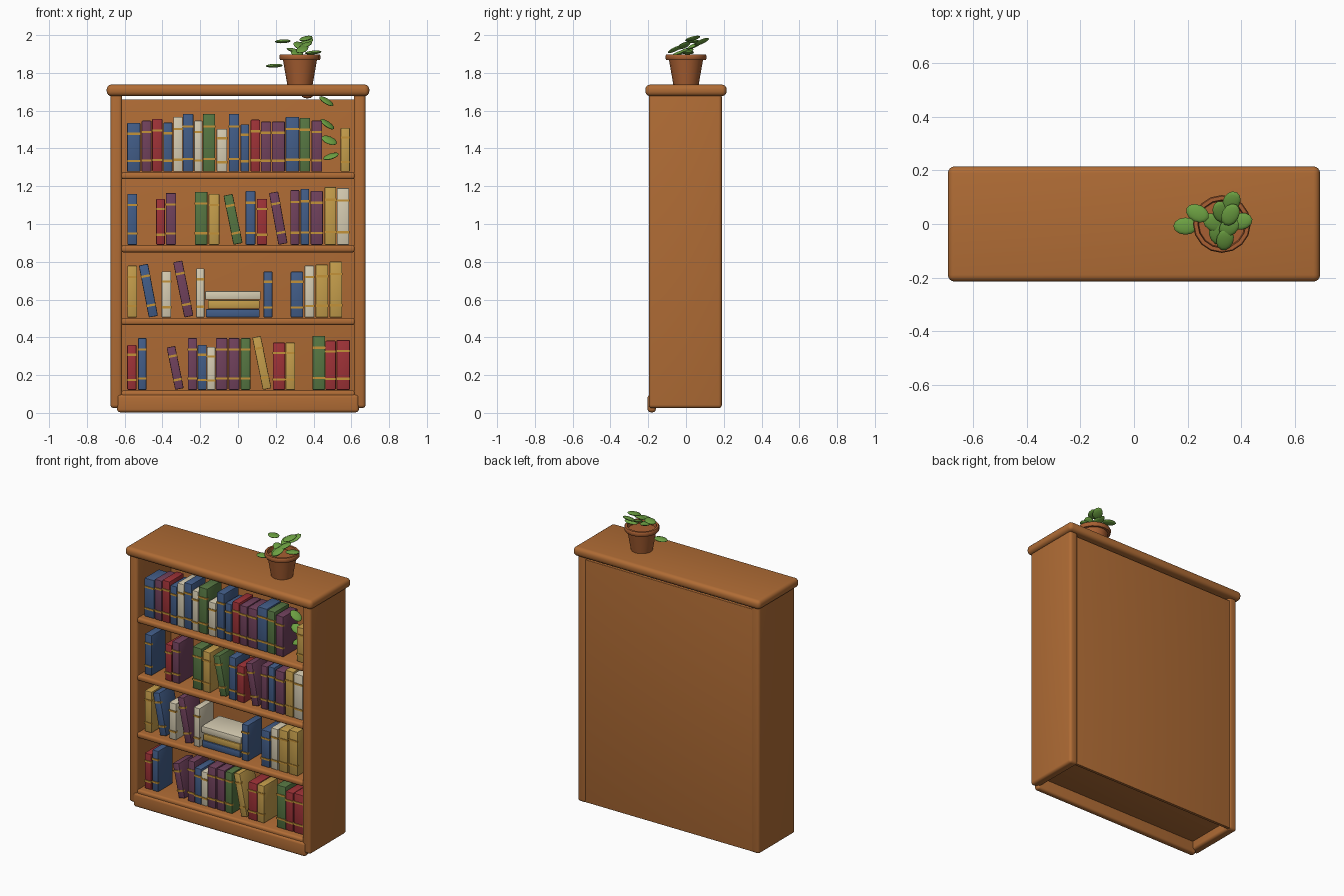
import bpy, bmesh, math
from mathutils import Matrix, Vector

if "Cube" in bpy.data.objects:
    bpy.data.objects.remove(bpy.data.objects["Cube"])


def material(name, rgb):
    m = bpy.data.materials.new(name)
    lin = [((c / 255 + 0.055) / 1.055) ** 2.4 for c in rgb]
    m.diffuse_color = (*lin, 1)
    m.use_nodes = True
    m.node_tree.nodes["Principled BSDF"].inputs["Base Color"].default_value = m.diffuse_color
    return m


MAT = {
    "wood": material("warm wood", (176, 108, 53)),
    "pot": material("terracotta", (168, 95, 50)),
    "leaf": material("leaf green", (108, 160, 66)),
    "B": material("book blue", (66, 93, 136)),
    "P": material("book purple", (112, 65, 92)),
    "R": material("book red", (158, 50, 55)),
    "G": material("book green", (86, 118, 66)),
    "C": material("book cream", (214, 204, 178)),
    "Y": material("book ochre", (196, 157, 75)),
    "gold": material("gold band", (196, 146, 56)),
}


def finish(name, bm, mats, angle=35):
    bmesh.ops.recalc_face_normals(bm, faces=bm.faces[:])
    me = bpy.data.meshes.new(name)
    bm.to_mesh(me)
    bm.free()
    for m in mats:
        me.materials.append(MAT[m])
    for p in me.polygons:
        p.use_smooth = True
    me.set_sharp_from_angle(angle=math.radians(angle))
    ob = bpy.data.objects.new(name, me)
    bpy.context.collection.objects.link(ob)
    return ob


def add_box(bm, lo, hi, bevel=0.0, seg=3, index=0):
    tmp = bmesh.new()
    lo, hi = Vector(lo), Vector(hi)
    mat = Matrix.Translation((lo + hi) / 2) @ Matrix.Diagonal((*(hi - lo), 1))
    bmesh.ops.create_cube(tmp, size=1, matrix=mat)
    if bevel:
        bmesh.ops.bevel(tmp, geom=tmp.edges[:], offset=bevel, segments=seg,
                        profile=0.5, affect='EDGES', clamp_overlap=True)
    for f in tmp.faces:
        f.material_index = index
    me = bpy.data.meshes.new("part")
    tmp.to_mesh(me)
    tmp.free()
    bm.from_mesh(me)
    bpy.data.meshes.remove(me)


def box(name, lo, hi, bevel, mat="wood", seg=4):
    bm = bmesh.new()
    add_box(bm, lo, hi, bevel, seg)
    return finish(name, bm, [mat])


# --- case ---
box("top_board", (-0.695, -0.215, 1.677), (0.695, 0.215, 1.738), 0.025)
for side, s in (("left", -1), ("right", 1)):
    xs = sorted((s * 0.613, s * 0.675))
    box(side + "_side", (xs[0], -0.197, 0.025), (xs[1], 0.19, 1.69), 0.018)
box("back_panel", (-0.63, 0.165, 0.03), (0.63, 0.185, 1.66), 0.003)
box("kick_board", (-0.64, -0.203, 0.003), (0.64, -0.16, 0.097), 0.016)
SHELF_TOPS = (1.274, 0.887, 0.502, 0.119)
for i, z in enumerate(SHELF_TOPS):
    box("shelf_%d" % (i + 1), (-0.62, -0.193, z - 0.037), (0.62, 0.17, z), 0.014)

# --- books: colour, base centre x, width, height (all cm), optional lean ---
ROW1 = [("B", -55.2, 7.2, 25.8), ("P", -48.4, 5.3, 27), ("R", -42.7, 5.5, 28),
        ("B", -37.1, 4.9, 26), ("C", -31.8, 5, 29), ("B", -26.4, 5.6, 30.6),
        ("C", -21, 4.5, 27), ("G", -15.3, 6.6, 30.6), ("C", -8.5, 5.6, 22.7),
        ("B", -2.1, 5.6, 30.6), ("B", 3.6, 4.6, 25), ("R", 9.2, 5.1, 27.5),
        ("P", 14.8, 5.5, 26.5), ("P", 21.4, 7, 26.5), ("B", 28.8, 7.2, 29),
        ("G", 35.4, 5.7, 28.5), ("P", 41.7, 5.7, 27), ("Y", 56.8, 5, 23.2)]
ROW2 = [("B", -56, 5.3, 27), ("R", -41, 4.7, 24.3), ("P", -35.5, 5.5, 27.4),
        ("G", -19.5, 6.8, 28), ("Y", -12.7, 5.7, 27), ("G", 0, 5, 26.5, -0.2),
        ("B", 6.6, 5.3, 28.5), ("R", 12.7, 5.6, 24.3), ("P", 23.8, 5, 27.8, -0.18),
        ("P", 30.1, 4.8, 29), ("B", 35.4, 4.7, 29.6), ("P", 41.7, 6.6, 28.6),
        ("Y", 48.9, 6.2, 30.6), ("C", 55.6, 6.6, 30)]
ROW3 = [("Y", -56, 5.2, 27.5), ("B", -44.8, 5, 28, -0.19), ("C", -37.9, 5.2, 24.4),
        ("P", -26, 5, 29.8, -0.2), ("C", -20, 4.5, 26), ("B", 15.9, 4.8, 24.3),
        ("B", 31.2, 6.7, 24.3), ("C", 37.8, 5.2, 27.5), ("Y", 44.4, 6.8, 28),
        ("Y", 51.8, 6.8, 29.6)]
ROW4 = [("R", -56.2, 5, 23.8), ("B", -50.7, 4.6, 27.4), ("P", -31, 4.7, 22.8, -0.2),
        ("P", -24.1, 5.1, 27.4), ("B", -19, 4.8, 23.8), ("C", -14.2, 4.6, 22.7),
        ("P", -8.7, 6.2, 27.4), ("P", -2.1, 5.8, 27.4), ("G", 4, 5.2, 27.4),
        ("Y", 15.4, 4.7, 28.2, -0.2), ("R", 21.7, 6.6, 25), ("Y", 27.7, 5.1, 25),
        ("G", 42.8, 6.8, 28.6), ("R", 49, 5.6, 26), ("R", 55.7, 7.2, 26.4)]
SPINE, FORE = -0.155, -0.002


def book(name, z, color, x, w, h, lean=0.0):
    x, w, h = x / 100, w / 100 - 0.001, h / 100
    bm = bmesh.new()
    add_box(bm, (-w / 2, SPINE, 0), (w / 2, FORE, h), 0.005, 2)
    for f in (0.22, 0.78):  # gold bands around the spine
        add_box(bm, (-w / 2 - 0.001, SPINE - 0.004, f * h - 0.006),
                (w / 2 + 0.001, SPINE + 0.014, f * h + 0.006), 0, 1, 1)
    ob = finish(name, bm, [color, "gold"])
    ob.rotation_euler = (0, lean, 0)
    ob.location = (x, 0, z + 0.003 + abs(math.sin(lean)) * w / 2)


for r, (row, z) in enumerate(zip((ROW1, ROW2, ROW3, ROW4), SHELF_TOPS)):
    for i, b in enumerate(row):
        book("book_%d_%d" % (r + 1, i + 1), z, *b)

# books lying in a stack
for i, (c, x0, x1) in enumerate((("B", -0.17, 0.115), ("Y", -0.16, 0.115),
                                 ("C", -0.175, 0.12))):
    z = 0.505 + i * 0.047
    box("stacked_book_%d" % (i + 1), (x0, -0.14, z), (x1, 0.05, z + 0.045),
        0.006, c, 2)

# --- flower pot: lathed profile (radius, height), soil closing the inside ---
PX = 0.328
profile = [(0, 1.737), (0.067, 1.737), (0.09, 1.868), (0.104, 1.868), (0.108, 1.874),
           (0.108, 1.892), (0.104, 1.898), (0.09, 1.898), (0.086, 1.872), (0, 1.875)]
bm = bmesh.new()
vs = [bm.verts.new((r, 0, z)) for r, z in profile]
es = [bm.edges.new(p) for p in zip(vs, vs[1:])]
bmesh.ops.spin(bm, geom=vs + es, cent=(0, 0, 0), axis=(0, 0, 1),
               angle=2 * math.pi, steps=16)
bmesh.ops.remove_doubles(bm, verts=bm.verts[:], dist=0.0005)
finish("flower_pot", bm, ["pot"]).location = (PX, 0, 0)


# --- leaves: x, y, z, yaw, pitch, roll in degrees ---
def leaf(name, x, y, z, yaw, pitch, roll=0, size=(0.045, 0.032, 0.010), mat="leaf"):
    bm = bmesh.new()
    bmesh.ops.create_uvsphere(bm, u_segments=12, v_segments=8, radius=1)
    bmesh.ops.scale(bm, vec=size, verts=bm.verts[:])
    ob = finish(name, bm, [mat], 60)
    ob.rotation_euler = [math.radians(a) for a in (roll, -pitch, yaw)]
    ob.location = (x, y, z)


CROWN = [(0.237, 0.04, 1.967, -25, 3), (0.192, -0.008, 1.838, 0, 2),
         (0.364, 0.083, 1.965, 60, 25), (0.398, 0.01, 1.908, 10, 5),
         (0.326, 0.045, 1.945, 110, 25), (0.340, -0.058, 1.925, 70, 25),
         (0.298, 0.005, 1.918, 150, 15), (0.355, -0.012, 1.945, 40, 25),
         (0.312, -0.035, 1.905, 100, 20), (0.360, 0.035, 1.982, 60, 15)]
for i, p in enumerate(CROWN):
    leaf("crown_leaf_%d" % (i + 1), *p)
VINE = [(0.468, -0.06, 1.650, 0, -32, 25), (0.473, -0.06, 1.528, 0, -35, 25),
        (0.483, -0.06, 1.443, 0, -22, 40), (0.492, -0.06, 1.358, 0, 18, 25)]
for i, p in enumerate(VINE):
    leaf("trailing_leaf_%d" % (i + 1), *p, size=(0.044, 0.030, 0.010))
# root tip showing under the top board
leaf("root_tip", 0.367, 0, 1.68, 0, 0, size=(0.03, 0.03, 0.015), mat="pot")
